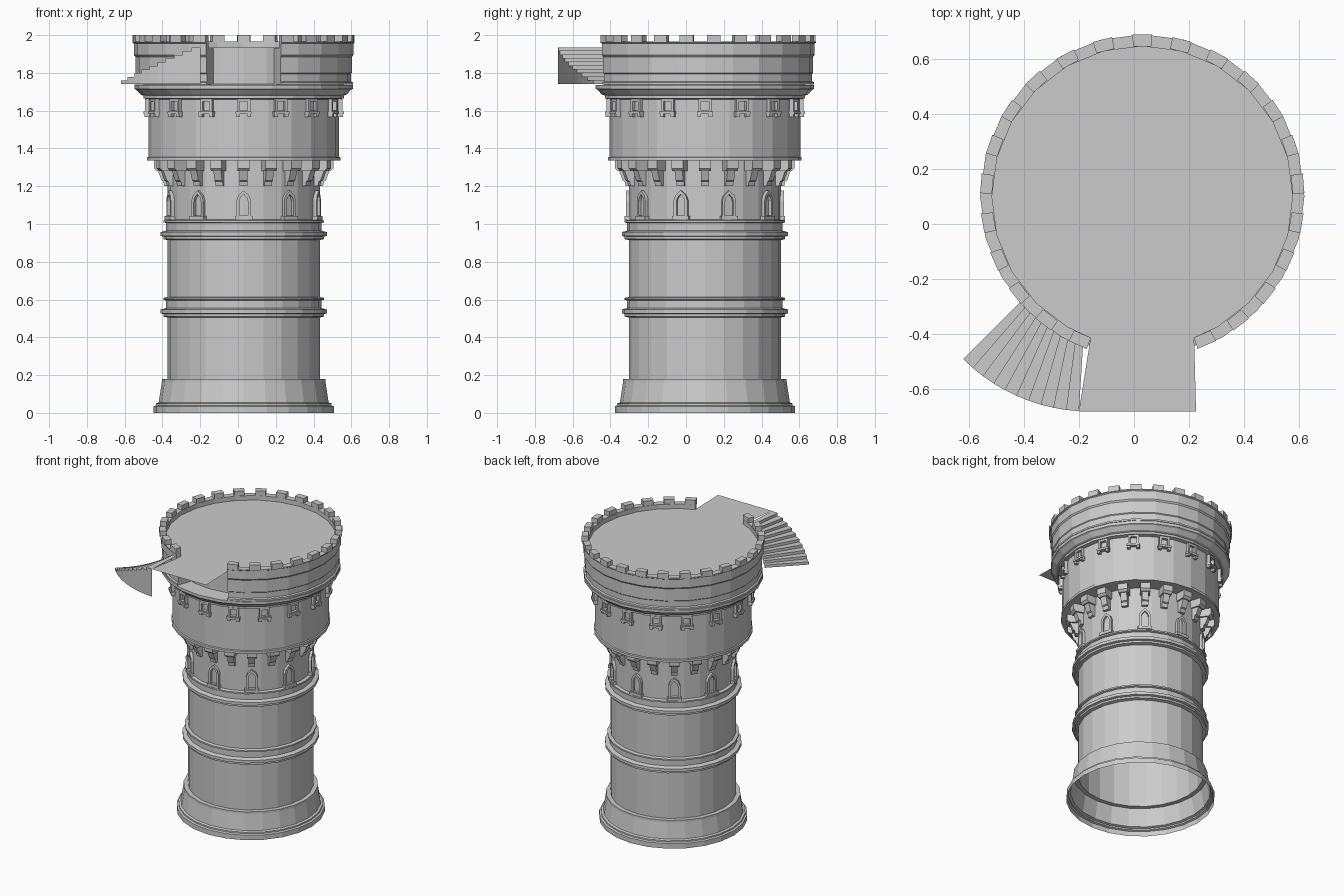
import bpy, bmesh
from math import sin, cos, pi, radians
from mathutils import Matrix, Vector

if "Cube" in bpy.data.objects:
    bpy.data.objects.remove(bpy.data.objects["Cube"])

CENTRE = Vector((0.03, 0.10, 0))
SIDES = 24
GAP = 20                      # half angle of the parapet opening, facing -y
DECK = 1.935                  # height of the roof deck

stone = bpy.data.materials.new("grey stone")
stone.use_nodes = True
colour = (0.6, 0.6, 0.6, 1)
stone.diffuse_color = colour
stone.node_tree.nodes["Principled BSDF"].inputs["Base Color"].default_value = colour


def finish(name, bm, normals=True):
    if normals:
        bmesh.ops.recalc_face_normals(bm, faces=bm.faces[:])
    mesh = bpy.data.meshes.new(name)
    bm.to_mesh(mesh)
    bm.free()
    mesh.materials.append(stone)
    ob = bpy.data.objects.new(name, mesh)
    bpy.context.collection.objects.link(ob)
    return ob


def polar(r, deg, z):
    return CENTRE + Vector((r * cos(radians(deg)), r * sin(radians(deg)), z))


def arc_angles(start, end):
    step = 360 // SIDES
    inner = [a for a in range(-360, 720, step) if start + 1 < a < end - 1]
    return [start] + inner + [end]


def sweep(bm, profile, angles, closed_arc=False, solid=False):
    """Turn an (r, z) profile round the tower axis."""
    rows = [[bm.verts.new(polar(r, a, z)) for r, z in profile] for a in angles]
    pairs = list(zip(rows, rows[1:]))
    if closed_arc:
        pairs.append((rows[-1], rows[0]))
    n = len(profile)
    for p, q in pairs:
        for i in range(n if solid else n - 1):
            j = (i + 1) % n
            bm.faces.new((p[i], q[i], q[j], p[j]))
    if solid and not closed_arc:
        bm.faces.new(rows[0])
        bm.faces.new(rows[-1][::-1])


def prism(bm, outline, lo, hi, place, hole=None):
    """Extrude an outline (u, v) along local depth, with an optional matching hole."""
    def ring(pts, d):
        return [bm.verts.new(place @ Vector((d, u, v))) for u, v in pts]
    a, b = ring(outline, lo), ring(outline, hi)
    n = len(outline)
    if hole:
        c, d = ring(hole, lo), ring(hole, hi)
    else:
        bm.faces.new(a[::-1])
        bm.faces.new(b)
    for i in range(n):
        j = (i + 1) % n
        bm.faces.new((a[i], a[j], b[j], b[i]))
        if hole:
            bm.faces.new((c[j], c[i], d[i], d[j]))
            bm.faces.new((b[i], b[j], d[j], d[i]))


def box(u, z0, z1):
    return [(-u, z0), (u, z0), (u, z1), (-u, z1)]


def around(count, start=-90):
    for k in range(count):
        yield Matrix.Translation(CENTRE) @ Matrix.Rotation(radians(start + 360 * k / count), 4, "Z")


full = [k * 360 / SIDES for k in range(SIDES)]

# Shaft, drum and cornice, open at the foot
WALL, DRUM = 0.403, 0.505


def band(z):
    return [(WALL, z), (.425, z + .005), (.425, z + .018), (.44, z + .022), (.44, z + .042),
            (.412, z + .05), (.412, z + .09), (.425, z + .094), (.425, z + .104), (WALL, z + .108)]


shaft = [(.477, 0), (.477, .035), (.465, .04), (.465, .05), (.45, .055), (.433, .165),
         (.433, .18), (WALL, .18)] + band(.505) + band(.915)
shaft += [(WALL, 1.335), (.512, 1.335), (.512, 1.352), (DRUM, 1.356), (DRUM, 1.66),
          (.53, 1.665), (.53, 1.68), (.545, 1.685), (.568, 1.71), (.578, 1.715), (.578, 1.735),
          (.47, 1.74), (.47, DECK)]
bm = bmesh.new()
sweep(bm, shaft, full, closed_arc=True)
finish("tower_shaft", bm, normals=False)

# Parapet ring, interrupted where the landing leaves the roof
parapet = [(.47, 1.738), (.578, 1.738), (.578, 1.75), (.568, 1.755), (.568, 1.795), (.573, 1.80),
           (.573, 1.885), (.581, 1.895), (.581, 1.955), (.588, 1.96), (.588, 1.967),
           (.545, 1.967), (.545, 1.93), (.47, 1.93)]
start, end = -90 + GAP, 270 - GAP
bm = bmesh.new()
sweep(bm, parapet, arc_angles(start, end), solid=True)
finish("parapet", bm)

# Merlons, the first and last flush with the ends of the parapet
bm = bmesh.new()
merlons, width = 23, 7.0
pitch = (end - start - width) / (merlons - 1)
for k in range(merlons):
    a = start + k * pitch
    sweep(bm, [(.545, 1.96), (.588, 1.96), (.588, 2.0), (.545, 2.0)], [a, a + width], solid=True)
finish("merlons", bm)

# Roof deck running out into a square landing
bm = bmesh.new()
rim = [polar(.55, a, DECK) for a in arc_angles(start, end)]
rim += [Vector((-.2, -.68, DECK)), Vector((.225, -.68, DECK))]
bm.faces.new([bm.verts.new(p) for p in rim])
finish("roof_deck", bm, normals=False)

# Curved stair: treads, risers and an outer wall, hollow beneath
bm = bmesh.new()
steps, first, last, foot = 10, 225, 266.5, 1.74
hub = Vector((-.16, -.03, 0))


def stair(r, k, z):
    a = radians(first + (last - first) * k / steps)
    return bm.verts.new(hub + Vector((r * cos(a), r * sin(a), z)))


rise = (DECK - foot) / steps
for k in range(steps):
    low, top = foot + rise * k, foot + rise * (k + 1)
    bm.faces.new([stair(.36, k, top), stair(.65, k, top), stair(.65, k + 1, top), stair(.36, k + 1, top)])
    bm.faces.new([stair(.36, k, low), stair(.65, k, low), stair(.65, k, top), stair(.36, k, top)])
    bm.faces.new([stair(.65, k, foot), stair(.65, k + 1, foot), stair(.65, k + 1, top), stair(.65, k, top)])
finish("stair", bm, normals=False)

# Corbels under the drum: a stepped bracket with a wider head
bm = bmesh.new()
turn = Matrix(((0, 1, 0, 0), (1, 0, 0, 0), (0, 0, 1, 0), (0, 0, 0, 1)))
bracket = [(.39, 1.20), (.42, 1.20), (.425, 1.225), (.435, 1.23), (.455, 1.285), (.39, 1.285)]
head = [(.39, 1.28), (.46, 1.28), (.475, 1.295), (.475, 1.337), (.39, 1.337)]
for place in around(20):
    prism(bm, bracket, -.021, .021, place @ turn)
    prism(bm, head, -.032, .032, place @ turn)
finish("corbels", bm)

# Pointed windows on the shaft
def pointed(u, z0, spring, tip):
    return [(-u, z0), (u, z0), (u, spring), (u * .75, spring + (tip - spring) * .5), (0, tip),
            (-u * .75, spring + (tip - spring) * .5), (-u, spring)]


bm = bmesh.new()
for place in around(10):
    prism(bm, pointed(.038, 1.035, 1.125, 1.178), .385, .418, place, pointed(.023, 1.045, 1.12, 1.158))
    prism(bm, box(.046, 1.022, 1.042), .385, .425, place)
finish("pointed_windows", bm)

# Square windows below the cornice, each with a sill on two blocks
bm = bmesh.new()
for place in around(16):
    prism(bm, box(.035, 1.59, 1.662), .485, .522, place, box(.021, 1.602, 1.648))
    prism(bm, box(.042, 1.582, 1.596), .485, .53, place)
    for side in (-1, 1):
        prism(bm, [(u + side * .03, z) for u, z in box(.01, 1.567, 1.584)], .485, .525, place)
finish("square_windows", bm)
